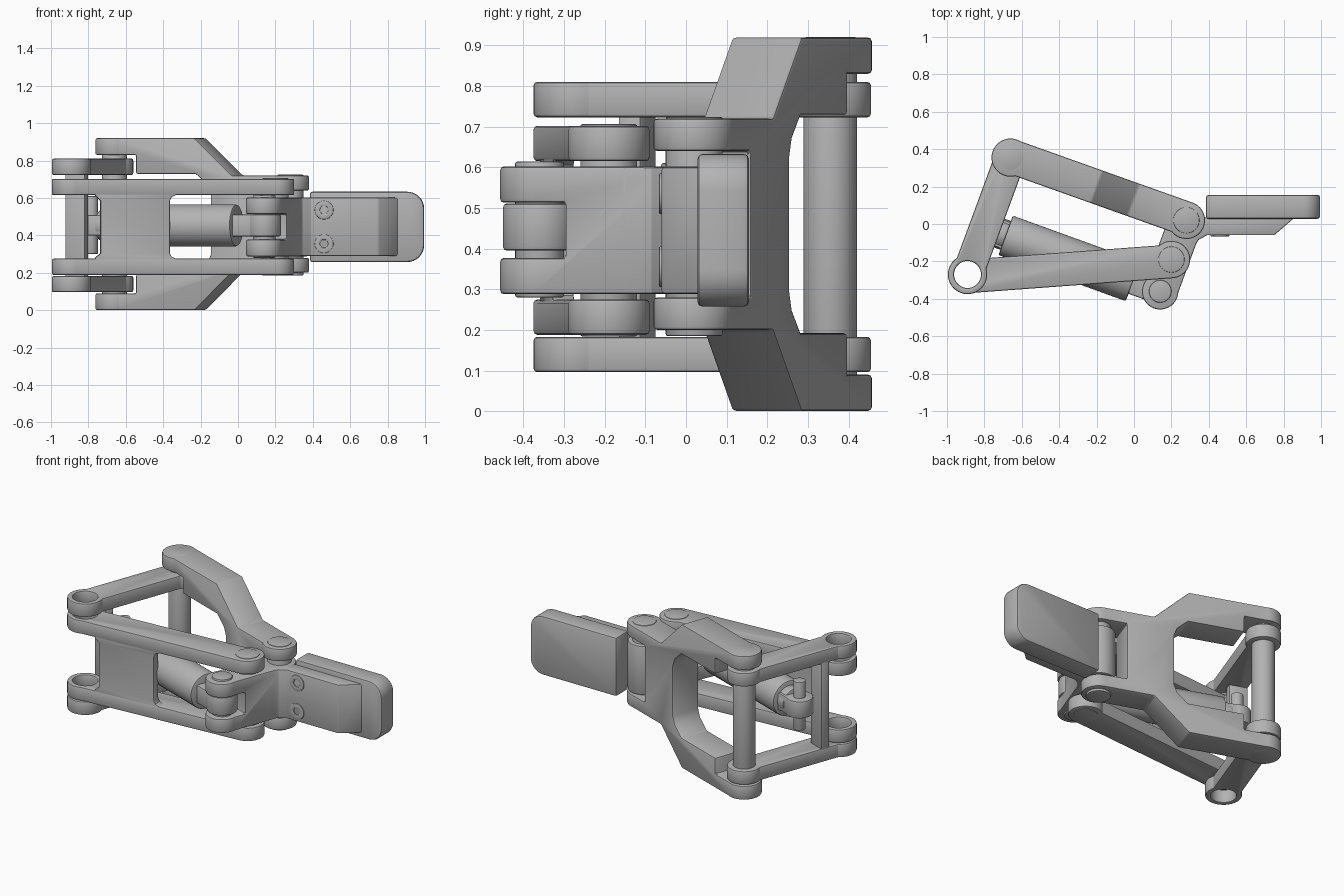
import bpy, bmesh, math
from mathutils import Matrix, Vector

cube = bpy.data.objects.get("Cube")
if cube:
    bpy.data.objects.remove(cube, do_unlink=True)

# Pivots in plan, and the mid heights of the part groups
A, B, C = (-0.89, -0.27), (-0.66, 0.355), (0.28, 0.02)
D, E, P = (0.20, -0.19), (0.14, -0.36), (-0.785, -0.025)
REAR_Z, FRONT_Z, END_Z, RAM_Z = 0.46, 0.445, 0.453, 0.453

grey = bpy.data.materials.new("machined grey")
grey.use_nodes = True
grey.diffuse_color = (0.45, 0.45, 0.45, 1)
grey.node_tree.nodes["Principled BSDF"].inputs["Base Color"].default_value = (0.45, 0.45, 0.45, 1)


def frame(p, q, mid):
    """Frame at p with x towards q and z up."""
    turn = math.atan2(q[1] - p[1], q[0] - p[0])
    return Matrix.Translation((p[0], p[1], mid)) @ Matrix.Rotation(turn, 4, 'Z')


def prism(name, points, lo, hi, matrix=Matrix.Identity(4), side=False):
    """Extrude an outline along z, or along y when side is set."""
    bm = bmesh.new()
    place = (lambda a, b, h: (a, h, b)) if side else (lambda a, b, h: (a, b, h))
    rings = [[bm.verts.new(place(a, b, h)) for a, b in points] for h in (lo, hi)]
    bm.faces.new(rings[0])
    bm.faces.new(rings[1])
    for i in range(len(points)):
        j = (i + 1) % len(points)
        bm.faces.new((rings[0][i], rings[0][j], rings[1][j], rings[1][i]))
    bmesh.ops.recalc_face_normals(bm, faces=bm.faces)
    bm.transform(matrix)
    mesh = bpy.data.meshes.new(name)
    bm.to_mesh(mesh)
    bm.free()
    mesh.materials.append(grey)
    ob = bpy.data.objects.new(name, mesh)
    bpy.context.collection.objects.link(ob)
    return ob


def apply_all(ob):
    bpy.ops.object.select_all(action='DESELECT')
    ob.select_set(True)
    bpy.context.view_layer.objects.active = ob
    for mod in list(ob.modifiers):
        bpy.ops.object.modifier_apply(modifier=mod.name)


def boolean(ob, tool, operation='DIFFERENCE'):
    mod = ob.modifiers.new("cut", 'BOOLEAN')
    mod.object, mod.operation, mod.solver = tool, operation, 'EXACT'
    apply_all(ob)
    bpy.data.objects.remove(tool, do_unlink=True)


def finish(ob, width=0.009):
    mod = ob.modifiers.new("soft edges", 'BEVEL')
    mod.width, mod.segments, mod.limit_method = width, 2, 'ANGLE'
    mod.angle_limit = math.radians(40)
    apply_all(ob)
    bpy.ops.object.shade_smooth_by_angle(angle=math.radians(25))
    return ob


def circle(r, center=(0, 0), n=40):
    return [(center[0] + r * math.cos(i * math.tau / n),
             center[1] + r * math.sin(i * math.tau / n)) for i in range(n)]


def rect(a0, a1, b0, b1):
    return [(a0, b0), (a1, b0), (a1, b1), (a0, b1)]


def link_outline(length, r0, r1, left, right, n=28):
    """Bar with a round boss at each end; left and right are its half widths."""
    pts = []
    for cx, r, start, first, last in ((0, r0, 0, left, right), (length, r1, math.pi, right, left)):
        t0 = start + math.asin(first / r)
        t1 = start + math.tau - math.asin(last / r)
        for i in range(n + 1):
            t = t0 + (t1 - t0) * i / n
            pts.append((cx + r * math.cos(t), r * math.sin(t)))
    return pts


def gap_between(p, q):
    return (Vector(q) - Vector(p)).length


def pin(name, p, r, z0, z1):
    return finish(prism(name, circle(r, p), z0, z1), 0.005)


# Paired arms: front link and end link, with open bores at the shared pivot
def arm_pair(name, p, q, mid, lo, hi, left, right):
    outline = link_outline(gap_between(p, q), 0.105, 0.1, left, right)
    for label, z0, z1 in (("lower", -hi, -lo), ("upper", lo, hi)):
        arm = prism(f"{name}_{label}_arm", outline, z0, z1, frame(p, q, mid))
        boolean(arm, prism("bore", circle(0.072, p), -1, 2))
        finish(arm)


arm_pair("front_link", A, D, FRONT_Z, 0.17, 0.257, 0.08, 0.0999)
arm_pair("end_link", A, B, END_Z, 0.27, 0.357, 0.084, 0.084)

# Front link web with flared corners, set at the outer face
edge = [(0.15, 0.14), (0.122, 0.165), (0.115, 0.2), (0.56, 0.2), (0.553, 0.17), (0.53, 0.16), (0.52, 0.14)]
web = edge + [(a, -b) for a, b in reversed(edge)]
finish(prism("front_link_web", web, -0.098, -0.045, frame(A, D, FRONT_Z), side=True), 0.004)

# End link cross wall
finish(prism("end_link_wall", rect(0.12, 0.18, -0.03, 0.083), -0.3, 0.3, frame(A, B, END_Z)))

# Rear link: bar outline intersected with a stepped fork profile
half = [(0.575, 0.16), (0.555, 0.21), (0.49, 0.268), (0.15, 0.268), (0.15, 0.37), (-0.2, 0.37),
        (-0.2, 0.459), (0.485, 0.459), (0.695, 0.26), (1.2, 0.26), (1.2, 0.18), (0.86, 0.18)]
fork = half + [(a, -b) for a, b in reversed(half)]
axis = frame(B, C, REAR_Z)
rear = prism("rear_link", link_outline(gap_between(B, C), 0.102, 0.1, 0.0999, 0.085), -0.6, 0.6, axis)
boolean(rear, prism("fork_profile", fork, -0.3, 0.3, axis, side=True), 'INTERSECT')
finish(rear)

# Pivot pins
pin("rear_post", B, 0.066, 0.0, 0.92)
pin("knuckle_pin", C, 0.07, 0.185, 0.724)
pin("front_pin", D, 0.07, 0.184, 0.706)
pin("cylinder_front_pin", E, 0.06, 0.28, 0.614)
pin("cylinder_rear_pin", P, 0.036, 0.3, 0.61)

# Knuckle bracket with a slot for the cylinder eye
axis = frame(E, C, FRONT_Z)
bracket = prism("knuckle", link_outline(gap_between(E, C), 0.097, 0.097, 0.093, 0.093), -0.157, 0.157, axis)
boolean(bracket, prism("slot", rect(-0.2, 0.1, -0.2, 0.2), -0.068, 0.068, axis))
finish(bracket)

# Finger plate with a curved neck
plate = [(0.27, -0.16), (0.314, -0.16), (0.325, -0.12), (0.345, -0.085), (0.39, -0.06),
         (0.75, -0.06), (0.86, 0.035), (0.29, 0.035)]
finish(prism("finger_plate", plate, FRONT_Z - 0.156, FRONT_Z + 0.156), 0.008)

# Finger pad with rounded tip corners
tip = []
for sign, start in ((-1, -math.pi / 2), (1, 0)):
    for i in range(9):
        t = start + i * math.pi / 16
        tip.append((0.905 + 0.09 * math.cos(t), FRONT_Z + sign * 0.098 + 0.09 * math.sin(t)))
pad = [(0.385, FRONT_Z + 0.188), (0.385, FRONT_Z - 0.188)] + tip
finish(prism("finger_pad", pad, 0.028, 0.155, side=True), 0.013)

# Socket screws
for label, z in (("lower", FRONT_Z - 0.09), ("upper", FRONT_Z + 0.09)):
    screw = prism(f"{label}_screw", circle(0.05, (0.46, z)), -0.066, -0.04, side=True)
    boolean(screw, prism("socket", circle(0.024, (0.46, z), 6), -0.1, -0.054, side=True))
    finish(screw, 0.003)

# Cylinder: body, collar, and an eye at each end, lying from rear pin to front pin
axis = frame(P, E, RAM_Z)
length = gap_between(P, E)
lay = axis @ Matrix.Rotation(math.pi / 2, 4, 'Y')
finish(prism("cylinder_body", circle(0.112), 0.105, length - 0.155, lay))
finish(prism("cylinder_collar", circle(0.082), 0.05, 0.125, lay))
finish(prism("rear_eye", link_outline(0.12, 0.08, 0.08, 0.075, 0.075), -0.055, 0.055, axis))
finish(prism("front_eye", link_outline(0.2, 0.09, 0.08, 0.07, 0.07), -0.058, 0.058, frame(E, P, RAM_Z)))
